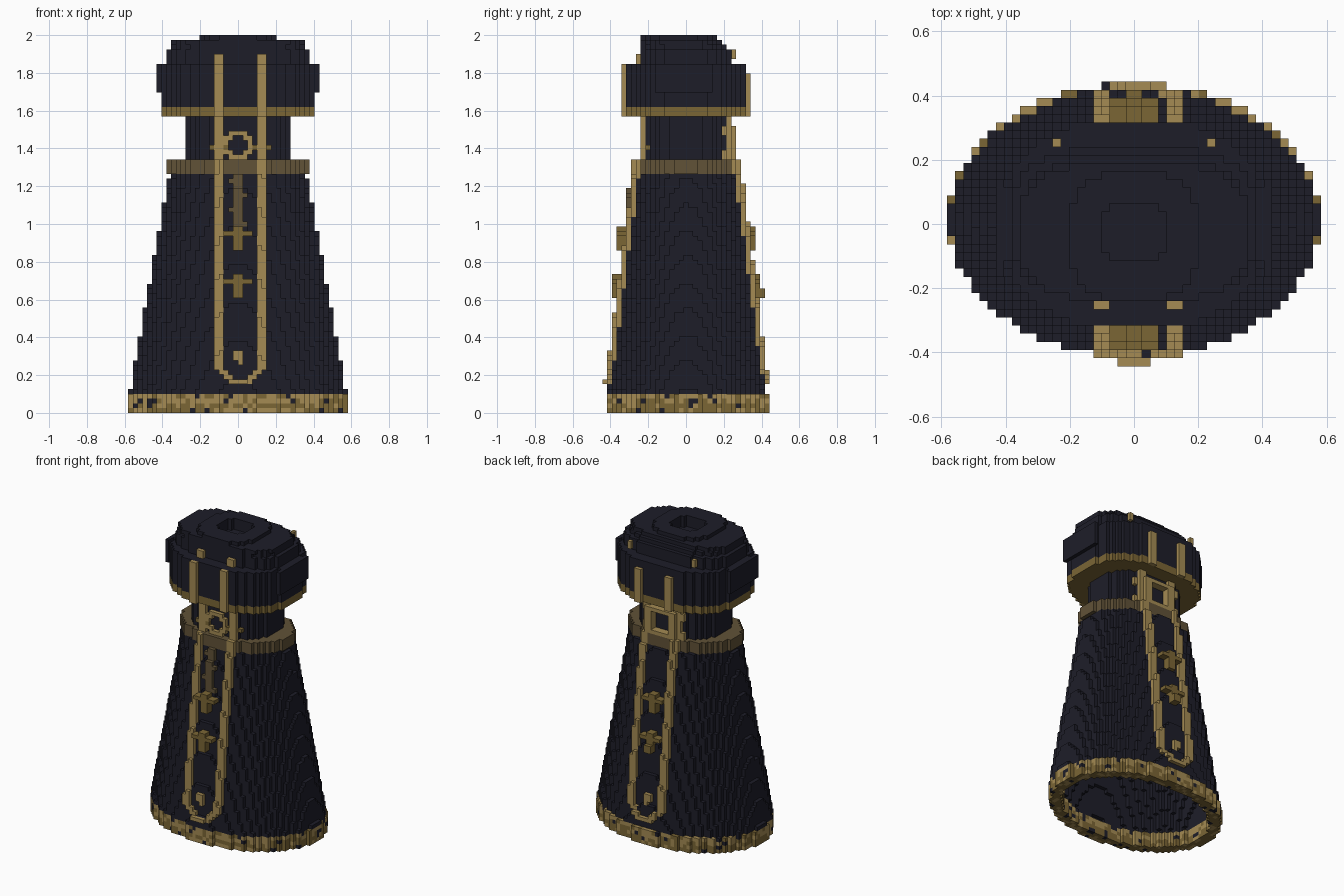
import bpy, bmesh, random

random.seed(4)
cube = bpy.data.objects.get("Cube")
if cube:
    bpy.data.objects.remove(cube)

H = 2 / 79  # edge of one block


def make_material(name, rgb):
    color = tuple((c / 255) ** 2.2 for c in rgb) + (1,)
    mat = bpy.data.materials.new(name)
    mat.use_nodes = True
    mat.diffuse_color = color
    mat.node_tree.nodes["Principled BSDF"].inputs["Base Color"].default_value = color
    return mat


MATERIALS = {
    "navy": make_material("navy cloth", (35, 35, 45)),
    "gold": make_material("gold trim", (163, 138, 84)),
    "dark_gold": make_material("dark gold", (122, 102, 56)),
    "brown": make_material("brown leather", (97, 83, 58)),
}
grid = {}  # block -> (part, colour)


def inside(i, j, a, b, cy, p):
    return a > 0 and (abs(i + 0.5) / a) ** p + (abs(j - cy) / b) ** p <= 1


def layer(part, color, k, a, b, cy=0, p=2, wall=None):
    """One horizontal slice: a rounded outline, hollow if a wall is given."""
    for i in range(-24, 24):
        for j in range(-18, 19):
            if not inside(i, j, a, b, cy, p):
                continue
            if wall and inside(i, j, a - wall, b - wall, cy, p):
                continue
            grid[i, j, k] = (part, color() if callable(color) else color)


# Hem: flared ring with worn, speckled gold
def lower_hem():
    return random.choices(["dark_gold", "gold", "navy"], [75, 20, 5])[0]


def upper_hem():
    return random.choices(["gold", "dark_gold", "navy"], [65, 25, 10])[0]


for k in range(4):
    layer("hem", lower_hem if k < 2 else upper_hem, k, 22.8, 16.8, 0.5, wall=2.5)

# Robe: hollow skirt tapering to the waist
for k in range(4, 50):
    z = k * H
    layer("robe", "navy", k, 21.6 - (z - 0.25) * 7.25, 16.5 - (z - 0.1) * 4.9,
          0.2, wall=2.2 if k < 48 else None)

# Belt and collar
for k in range(50, 53):
    layer("belt", "brown", k, 14.9, 10.4)
for k in range(53, 62):
    layer("collar", "navy", k, 11, 8.6, p=2.6)

# Mantle with gold lower edge and raised side panels
for k in range(62, 73):
    part, color = ("mantle_edge", "dark_gold") if k < 64 else ("mantle", "navy")
    layer(part, color, k, 16.1, 12.8, p=2.5)
    if k >= 67:
        for j in range(-6, 6):
            for i in (-17, 16):
                grid[i, j, k] = ("mantle", "navy")

# Cap: stepped top with a recess
for k in range(73, 76):
    layer("cap", "navy", k, 15, 9.6, p=3)
layer("cap", "navy", 76, 14, 9, -0.5, p=3)
layer("cap", "navy", 77, 14, 8.6, -1, p=3)
layer("cap", "navy", 78, 8, 8, -1.5, p=3)
for k in range(76, 79):
    for i in range(-4, 4):
        for j in range(-4, 3):
            if inside(i, j, 4.1, 3.7, -1, 3):
                grid.pop((i, j, k), None)

# Surface depth before any ornament is laid on it
surface = {}
for i, j, k in grid:
    for side in (-1, 1):
        key = (i, k, side)
        surface[key] = max(surface.get(key, -99), j * side)


def lay(part, color, i, k, side, depth=1):
    """Place blocks on the front (-1) or back (1) surface."""
    top = surface[i, k, side]
    for d in range(1, depth + 1):
        grid[i, (top + d) * side, k] = (part, color)


for side, label, strap_top in ((-1, "front", 75), (1, "back", 71)):
    # Paired straps joined by a pointed end
    strap = label + "_strap"
    for k in range(6, strap_top):
        outer = min(5, k - 4)
        for i in (outer, outer - 1):
            lay(strap, "gold", i, k, side)
            lay(strap, "gold", -i, k, side)
    for i in range(-1, 2):
        lay(strap, "gold", i, 6, side)

    # Cross ornaments
    for low, bar in ((24, 27), (34, 37)):
        for k in range(low, low + 5):
            for i in (-1, 0):
                lay(label + "_cross", "dark_gold", i, k, side, 2)
        for i in range(-3, 3):
            lay(label + "_cross", "dark_gold", i, bar, side, 2)

    # Small pendant above the pointed end
    for k in range(10, 13):
        for i in ((-1, 0) if k > 10 else (0,)):
            lay(label + "_pendant", "gold", i, k, side)

# Front vine ornament and round buckle
for k in range(39, 50):
    lay("vine", "brown", -1, k, -1)
    lay("vine", "brown", 0, k, -1)
    if k % 3 == 0:
        lay("vine", "brown", 1 if k % 2 else -2, k, -1)
for k in range(53, 59):
    for i in range(-3, 3):
        radius = ((i + 0.5) ** 2 + (k - 55.5) ** 2) ** 0.5
        if 1.7 < radius < 3.3:
            lay("front_buckle", "gold", i, k, -1)
for i in (-6, -3, 3, 6):
    lay("front_buckle", "dark_gold", i, 55, -1)

# Back buckle: square frame with corner blocks
for k in range(53, 60):
    for i in range(-4, 5):
        if abs(i) > 2 or k in (53, 59):
            lay("back_buckle", "gold", i, k, 1, 2)
for i in (-6, 6):
    for k in (53, 54, 58, 59):
        lay("back_buckle", "gold", i, k, 1)

# Studs at the back of the cap
for i in (-10, 9):
    for k in (74, 75):
        grid[i, 10, k] = ("cap_studs", "gold")


def build(part):
    """Skin the exposed block sides of one part."""
    mesh = bpy.data.meshes.new(part)
    names = list(MATERIALS)
    used = [n for n in names if any(v == (part, n) for v in grid.values())]
    for n in used:
        mesh.materials.append(MATERIALS[n])
    bm = bmesh.new()
    verts = {}
    for cell, (owner, color) in grid.items():
        if owner != part:
            continue
        for axis in range(3):
            for step in (0, 1):
                other = list(cell)
                other[axis] += 2 * step - 1
                if tuple(other) in grid:
                    continue
                ring = []
                for u, v in ((0, 0), (1, 0), (1, 1), (0, 1)):
                    c = list(cell)
                    c[axis] += step
                    c[(axis + 1) % 3] += u
                    c[(axis + 2) % 3] += v
                    c = tuple(c)
                    if c not in verts:
                        verts[c] = bm.verts.new((c[0] * H, (c[1] - 0.5) * H, c[2] * H))
                    ring.append(verts[c])
                face = bm.faces.new(ring if step else ring[::-1])
                face.material_index = used.index(color)
    bm.to_mesh(mesh)
    bm.free()
    bpy.context.scene.collection.objects.link(bpy.data.objects.new(part, mesh))


for part in sorted({owner for owner, _ in grid.values()}):
    build(part)
